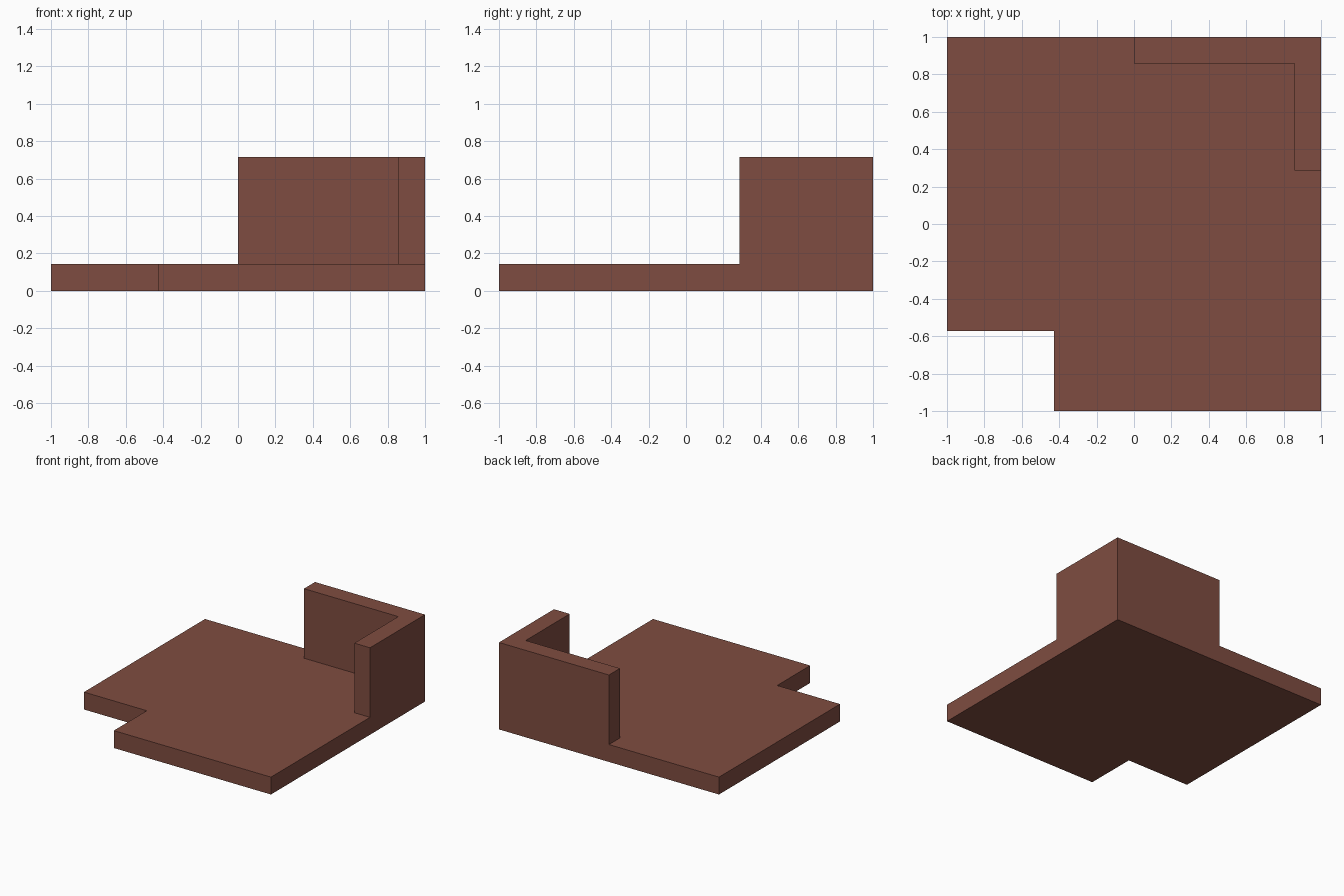
import bpy
import bmesh

if "Cube" in bpy.data.objects:
    bpy.data.objects.remove(bpy.data.objects["Cube"], do_unlink=True)

U = 1 / 7            # building module: the floor is 14 modules wide
FLOOR_TOP = U
WALL_TOP = 5 * U

# Single reddish brown finish
brown = bpy.data.materials.new("reddish_brown")
colour = (0.212, 0.073, 0.052, 1.0)
brown.diffuse_color = colour
brown.use_nodes = True
bsdf = brown.node_tree.nodes["Principled BSDF"]
bsdf.inputs["Base Color"].default_value = colour
bsdf.inputs["Roughness"].default_value = 0.8


def extrude_outline(name, outline, bottom, top):
    """Extrude a counter-clockwise outline, given in modules, from bottom to top."""
    bm = bmesh.new()
    base = bm.faces.new([bm.verts.new((x * U, y * U, bottom)) for x, y in outline])
    result = bmesh.ops.extrude_face_region(bm, geom=[base], use_keep_orig=True)
    raised = [v for v in result["geom"] if isinstance(v, bmesh.types.BMVert)]
    bmesh.ops.translate(bm, verts=raised, vec=(0, 0, top - bottom))
    bmesh.ops.recalc_face_normals(bm, faces=bm.faces)
    mesh = bpy.data.meshes.new(name)
    bm.to_mesh(mesh)
    bm.free()
    mesh.materials.append(brown)
    obj = bpy.data.objects.new(name, mesh)
    bpy.context.collection.objects.link(obj)
    return obj


# Floor slab with a notch in the front right corner
extrude_outline(
    "floor_slab",
    [(-3, -7), (7, -7), (7, 7), (-7, 7), (-7, -4), (-3, -4)],
    0, FLOOR_TOP)

# L-shaped wall around the back left corner
extrude_outline(
    "corner_wall",
    [(6, 2), (7, 2), (7, 7), (0, 7), (0, 6), (6, 6)],
    FLOOR_TOP, WALL_TOP)
